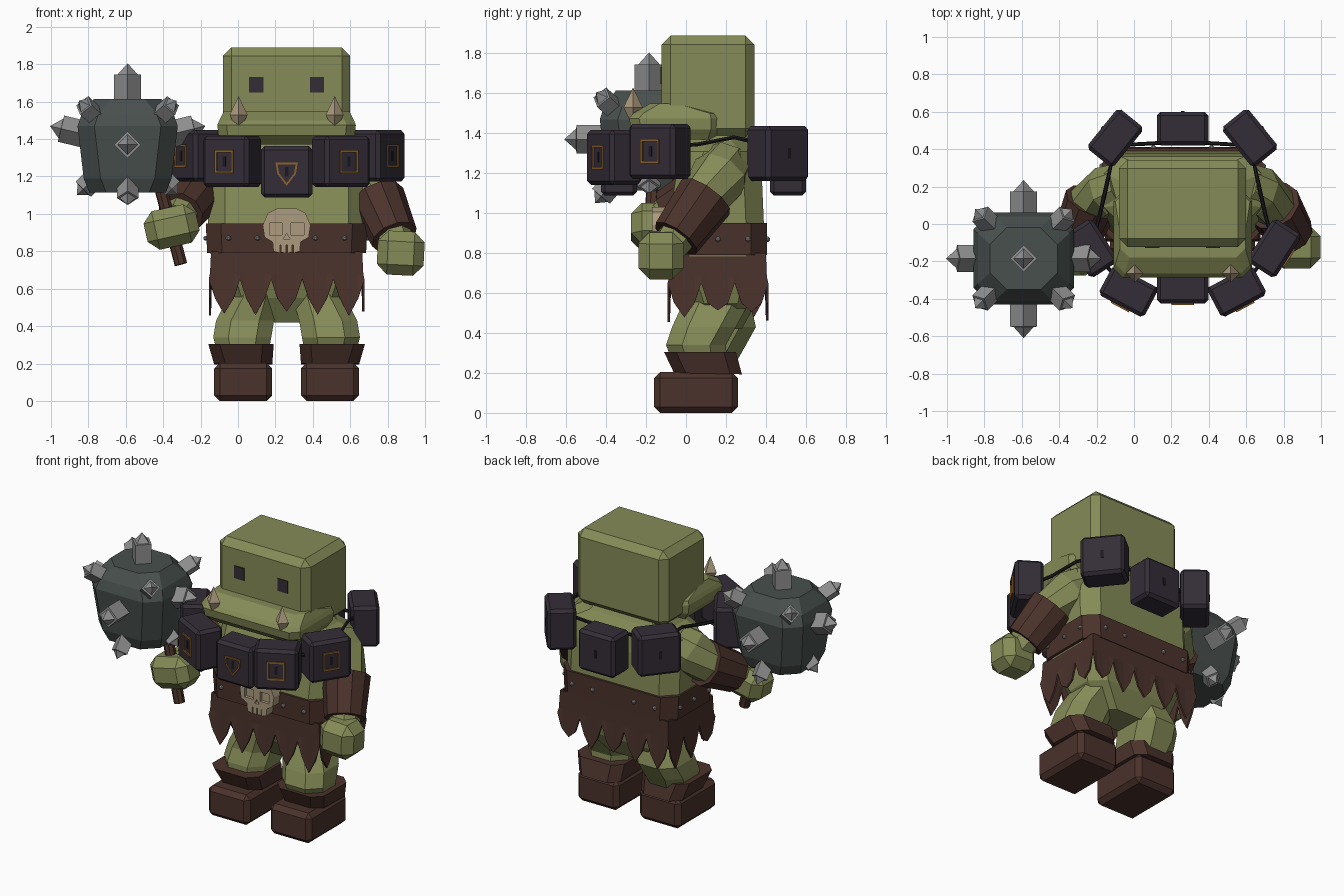
import bpy, bmesh, math, random
from mathutils import Vector, Matrix

random.seed(4)
if "Cube" in bpy.data.objects:
    bpy.data.objects.remove(bpy.data.objects["Cube"], do_unlink=True)

MID = 0.26  # body's centre line in x


def material(name, r, g, b):
    m = bpy.data.materials.new(name)
    m.use_nodes = True
    m.diffuse_color = (r, g, b, 1)
    m.node_tree.nodes["Principled BSDF"].inputs["Base Color"].default_value = (r, g, b, 1)
    return m


SKIN = material("olive skin", 0.235, 0.26, 0.095)
LEATHER = material("brown leather", 0.07, 0.032, 0.024)
STONE = material("dark plum", 0.034, 0.026, 0.038)
SLOT = material("slot black", 0.012, 0.010, 0.013)
GOLD = material("bronze trim", 0.27, 0.12, 0.025)
BONE = material("bone", 0.42, 0.33, 0.21)
STEEL = material("light steel", 0.28, 0.28, 0.28)
IRON = material("dark iron", 0.065, 0.08, 0.075)


def finish(name, bm, mat):
    bmesh.ops.remove_doubles(bm, verts=bm.verts, dist=0.0002)
    bmesh.ops.recalc_face_normals(bm, faces=bm.faces)
    me = bpy.data.meshes.new(name)
    bm.to_mesh(me)
    bm.free()
    me.materials.append(mat)
    ob = bpy.data.objects.new(name, me)
    bpy.context.collection.objects.link(ob)
    return ob


def box(name, at, size, mat, bevel=0.0, rot=Matrix()):
    bm = bmesh.new()
    bmesh.ops.create_cube(bm, size=1)
    bmesh.ops.scale(bm, vec=size, verts=bm.verts)
    if bevel:
        bmesh.ops.bevel(bm, geom=bm.edges[:], offset=bevel, segments=1, affect='EDGES')
    bm.transform(Matrix.Translation(at) @ rot)
    return finish(name, bm, mat)


def skin_rings(name, rings, mat, caps=True):
    bm = bmesh.new()
    rows = [[bm.verts.new(p) for p in ring] for ring in rings]
    n = len(rows[0])
    for a, b in zip(rows, rows[1:]):
        for i in range(n):
            bm.faces.new((a[i], a[(i + 1) % n], b[(i + 1) % n], b[i]))
    if caps:
        bm.faces.new(rows[0])
        bm.faces.new(rows[-1])
    return finish(name, bm, mat)


def loft(name, sections, mat, cut=0.06, caps=True):
    """Stack chamfered rectangles: (z, centre x, half width, front y, back y, tilt)."""
    rings = []
    for z, cx, hw, y0, y1, *tilt in sections:
        c = min(cut, hw * 0.6, (y1 - y0) * 0.3)
        t = tilt[0] if tilt else 0
        pts = [(-hw, y0 + c), (-hw + c, y0), (hw - c, y0), (hw, y0 + c),
               (hw, y1 - c), (hw - c, y1), (-hw + c, y1), (-hw, y1 - c)]
        rings.append([(cx + x, y, z + t * (y - y0)) for x, y in pts])
    return skin_rings(name, rings, mat, caps)


def tube(name, points, radii, mat, sides=8):
    """Sweep a polygon through points, one radius each."""
    pts = [Vector(p) for p in points]
    rings = []
    for i, (p, r) in enumerate(zip(pts, radii)):
        d = pts[min(i + 1, len(pts) - 1)] - pts[max(i - 1, 0)]
        q = d.to_track_quat('Z', 'Y')
        rings.append([p + q @ Vector((max(r, 1e-5) * math.cos(k * math.tau / sides),
                                      max(r, 1e-5) * math.sin(k * math.tau / sides), 0))
                      for k in range(sides)])
    return skin_rings(name, rings, mat, caps=True)


def plate(name, outline, thick, mat, place, hole=0.0):
    """Flat shape in local x,z facing -y; hole > 0 makes it a frame."""
    bm = bmesh.new()
    outer = [bm.verts.new((x, 0, z)) for x, z in outline]
    if hole:
        inner = [bm.verts.new((x * hole, 0, z * hole)) for x, z in outline]
        n = len(outer)
        faces = [bm.faces.new((outer[i], outer[(i + 1) % n], inner[(i + 1) % n], inner[i]))
                 for i in range(n)]
    else:
        faces = [bm.faces.new(outer)]
    out = bmesh.ops.extrude_face_region(bm, geom=faces)["geom"]
    bmesh.ops.translate(bm, vec=(0, -thick, 0),
                        verts=[v for v in out if isinstance(v, bmesh.types.BMVert)])
    bm.transform(place)
    return finish(name, bm, mat)


def rect(w, h):
    return [(-w, -h), (w, -h), (w, h), (-w, h)]


# Head, jaw, eyes and tusks
box("head", (MID, 0.11, 1.635), (0.68, 0.465, 0.51), SKIN, 0.045)
loft("jaw", [(1.37, MID, 0.33, -0.22, 0.16), (1.42, MID, 0.365, -0.275, 0.175),
             (1.475, MID, 0.37, -0.285, 0.175), (1.50, MID, 0.36, -0.265, 0.17),
             (1.55, MID, 0.335, -0.18, 0.0)], SKIN, 0.05)
for s, side in ((-1, "right"), (1, "left")):
    plate(side + "_eye", rect(0.038, 0.042), 0.009, STONE,
          Matrix.Translation((MID + s * 0.162, -0.119, 1.69)))
    x = MID + s * 0.257
    tube(side + "_tusk", [(x, -0.265, z) for z in (1.43, 1.53, 1.63)], [0, 0.048, 0], BONE, 4)

# Torso, belt and studs
loft("torso", [(0.42, MID, 0.17, 0.08, 0.28), (0.55, MID, 0.33, 0.0, 0.35),
               (0.80, MID, 0.41, -0.08, 0.395), (0.95, MID, 0.42, -0.09, 0.39),
               (1.18, MID, 0.42, -0.05, 0.38), (1.31, MID, 0.42, 0.0, 0.36),
               (1.36, MID, 0.33, 0.01, 0.32), (1.43, MID, 0.27, 0.02, 0.28)], SKIN, 0.09)
loft("belt", [(0.79, MID, 0.425, -0.10, 0.405), (0.95, MID, 0.432, -0.105, 0.405)], LEATHER, 0.08)
studs = [(MID + i * 0.155, y) for i in (-2, -1, 1, 2) for y in (-0.108, 0.408)]
studs += [(MID + s * 0.432, y) for s in (-1, 1) for y in (0.0, 0.16, 0.31)]
for x, y in studs:
    box("belt_stud", (x, y, 0.87), (0.026,) * 3, STEEL, 0.008)

# Ragged skirt: a strip around the waist with torn points
corners = [(-0.41, -0.085), (0.41, -0.085), (0.41, 0.405), (-0.41, 0.405)]
path = []
for (ax, ay), (bx, by) in zip(corners, corners[1:] + corners[:1]):
    teeth = 5 if ay == by else 3
    for t in range(teeth):
        drop = random.uniform(-0.03, 0.04)
        for f, z in ((0, 0.65), (0.2, 0.55), (0.5, 0.48 + drop), (0.8, 0.55)):
            u = (t + f) / teeth
            path.append((ax + (bx - ax) * u, ay + (by - ay) * u, z))
yc = 0.16
skirt = skin_rings("ragged_skirt", [
    [(MID + x * 0.985, yc + (y - yc) * 0.98, 0.80) for x, y, z in path],
    [(MID + x, yc + (y - yc) * 1.0, 0.68) for x, y, z in path],
    [(MID + x * 1.015, yc + (y - yc) * 1.03, z) for x, y, z in path]], LEATHER, caps=False)
mod = skirt.modifiers.new("thickness", 'SOLIDIFY')
mod.thickness = 0.012

# Skull buckle with cut sockets and teeth
half = [(0.03, -0.115), (0.03, -0.075), (0.036, -0.075), (0.036, -0.12), (0.07, -0.11),
        (0.075, -0.06), (0.118, -0.035), (0.128, 0.03), (0.10, 0.095), (0.05, 0.12)]
teeth = [(0.004, -0.075), (0.004, -0.12)]
right_half = teeth + half
skull_line = right_half + [(-x, z) for x, z in reversed(right_half)]
skull = plate("skull_buckle", skull_line, 0.08, BONE, Matrix.Translation((MID, -0.09, 0.91)))
holes = [(rect(0.034, 0.032), -0.058, 0.92), (rect(0.034, 0.032), 0.058, 0.92),
         ([(-0.018, 0), (0.018, 0), (0, 0.03)], 0, 0.865)]
for shape, dx, z in holes:
    cutter = plate("socket_cutter", shape, 0.1, BONE, Matrix.Translation((MID + dx, -0.15, z)))
    cutter.hide_render = True
    cutter.hide_viewport = True
    cutter.display_type = 'WIRE'
    cut = skull.modifiers.new("socket", 'BOOLEAN')
    cut.operation = 'DIFFERENCE'
    cut.object = cutter

# Legs, boot cuffs and boots
for s, side, back in ((-1, "right", 0.10), (1, "left", 0.0)):
    foot = MID + s * 0.232
    loft(side + "_leg", [(0.18, foot, 0.12, -0.04, 0.21), (0.34, foot + s * 0.005, 0.155, -0.10 + back * 0.6, 0.2 + back),
                         (0.43, foot - s * 0.01, 0.155, -0.07 + back * 0.6, 0.25 + back),
                         (0.56, MID + s * 0.17, 0.14, -0.01, 0.32),
                         (0.70, MID + s * 0.15, 0.13, 0.02, 0.32)], SKIN, 0.08)
    loft(side + "_boot_cuff", [(0.20, foot, 0.155, -0.06, 0.28, -0.02),
                               (0.305, foot + s * 0.012, 0.175, -0.11, 0.25)], LEATHER, 0.06)
    box(side + "_boot", (foot, 0.05, 0.102), (0.31, 0.42, 0.204), LEATHER, 0.03)

# Arms, bracers and hands
arms = {
    "left": ([(0.58, 0.2, 1.25), (0.66, 0.17, 1.19), (0.75, 0.09, 1.07), (0.86, -0.09, 0.82)],
             (0.87, -0.125, 0.79), (0.25, 0.225, 0.235), 0.05),
    "right": ([(-0.06, 0.2, 1.25), (-0.14, 0.17, 1.2), (-0.23, 0.11, 1.11), (-0.33, -0.13, 0.97)],
              (-0.355, -0.165, 0.93), (0.285, 0.22, 0.21), -0.22)}
for side, (joints, hand, size, lean) in arms.items():
    tube(side + "_arm", joints, [0.13, 0.145, 0.125, 0.09], SKIN, 8)
    elbow, wrist = Vector(joints[2]), Vector(joints[3])
    tube(side + "_bracer", [elbow.lerp(wrist, t) for t in (-0.05, 0.78)], [0.15, 0.128], LEATHER, 10)
    box(side + "_hand", hand, size, SKIN, 0.055, Matrix.Rotation(lean, 4, 'Y'))

# Necklace of heavy blocks: (offset from centre line, y, z, turn in degrees)
blocks = [(0, -0.335, 1.225, 0), (0.29, -0.36, 1.28, 28), (0.49, -0.13, 1.31, 57),
          (0.36, 0.46, 1.30, 129), (0, 0.51, 1.225, 180)]
shield = [(-0.06, 0.05), (0.06, 0.05), (0.05, -0.01), (0, -0.075), (-0.05, -0.01)]
for dx, y, z, turn in blocks:
    for s in ((1, -1) if dx else (1,)):
        rot = Matrix.Rotation(math.radians(turn * s), 4, 'Z')
        at = Vector((MID + s * dx, y, z))
        box("necklace_block", at, (0.275, 0.18, 0.275), STONE, 0.02, rot)
        face = Matrix.Translation(at) @ rot @ Matrix.Translation((0, -0.089, 0))
        plate("block_slot", rect(0.009, 0.026), 0.004, SLOT, face)
        if turn < 90:
            plate("block_trim", rect(0.055, 0.062) if dx else shield, 0.009, GOLD, face, 0.8)
one_side = [(dx, y, 1.33) for dx, y, z, t in blocks[:3]]
one_side += [(0.44, 0.06, 1.345), (0.40, 0.24, 1.38), (0.36, 0.42, 1.34), (0, 0.44, 1.33)]
for s, side in ((1, "left"), (-1, "right")):
    tube(side + "_necklace_cord", [(MID + s * x, y, z) for x, y, z in one_side],
         [0.011] * len(one_side), SLOT, 6)

# Spiked club: handle, iron head and spikes
tube("club_handle", [(-0.305, -0.19, 0.73), (-0.47, -0.15, 1.35)], [0.035, 0.035], LEATHER, 8)
C = Vector((-0.59, -0.185, 1.37))


def section(z, r):
    return (z, C.x, r, C.y - r * 0.92, C.y + r * 0.92)


loft("club_head", [section(1.115, 0.205), section(1.19, 0.235), section(1.47, 0.268),
                   section(1.535, 0.245), section(1.615, 0.18)], IRON, 0.09)


def spike(offset, radius, tip):
    d = Vector(offset)
    n = d.normalized()
    neck = C + d - n * tip
    tube("club_spike", [C + n * 0.15, neck - n * 0.001, neck, C + d],
         [radius, radius, radius * 0.75, 0], STEEL, 4)


for offset in ((0, 0, 0.435), (-0.415, 0, 0.10), (0.415, 0, 0.10), (0, -0.425, 0), (0, 0.42, 0)):
    spike(offset, 0.072, 0.06)
for a in (-1, 1):
    for b in (-1, 1):
        spike((a * 0.26, b * 0.265, 0.235), 0.058, 0.045)
    spike((a * 0.27, 0, -0.27), 0.058, 0.045)
    spike((0, a * 0.27, -0.32), 0.058, 0.045)
